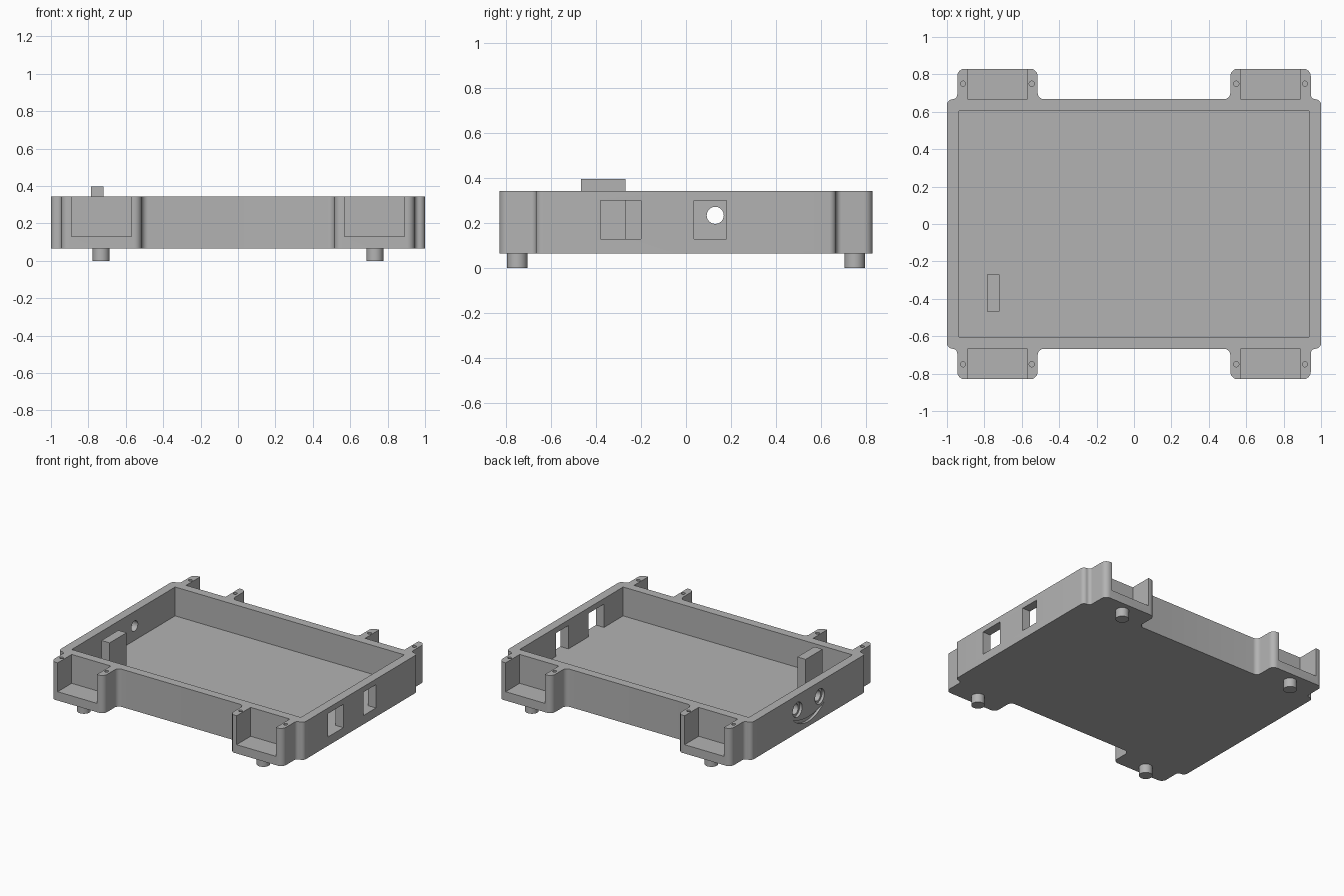
import bpy, bmesh, math
from mathutils import Matrix

if "Cube" in bpy.data.objects:
    bpy.data.objects.remove(bpy.data.objects["Cube"])

grey = bpy.data.materials.new("plain grey")
grey.diffuse_color = (0.45, 0.45, 0.45, 1)
grey.use_nodes = True
grey.node_tree.nodes["Principled BSDF"].inputs["Base Color"].default_value = grey.diffuse_color

BASE, FLOOR, TOP = 0.065, 0.13, 0.343
WALL_Y, TAB_Y = 0.667, 0.83


def finish(name, bm):
    bmesh.ops.recalc_face_normals(bm, faces=bm.faces)
    me = bpy.data.meshes.new(name)
    bm.to_mesh(me)
    bm.free()
    ob = bpy.data.objects.new(name, me)
    me.materials.append(grey)
    bpy.context.collection.objects.link(ob)
    return ob


def box(name, x0, x1, y0, y1, z0, z1):
    bm = bmesh.new()
    bmesh.ops.create_cube(bm, size=1)
    for v in bm.verts:
        v.co = ((x0 + x1) / 2 + v.co.x * (x1 - x0),
                (y0 + y1) / 2 + v.co.y * (y1 - y0),
                (z0 + z1) / 2 + v.co.z * (z1 - z0))
    return finish(name, bm)


def cylinder(name, r, depth, loc, along_x=False, segs=32):
    bm = bmesh.new()
    m = Matrix.Translation(loc)
    if along_x:
        m = m @ Matrix.Rotation(math.pi / 2, 4, 'Y')
    bmesh.ops.create_cone(bm, cap_ends=True, segments=segs, radius1=r,
                          radius2=r, depth=depth, matrix=m)
    return finish(name, bm)


def prism(name, pts, vec):
    bm = bmesh.new()
    face = bm.faces.new([bm.verts.new(p) for p in pts])
    ext = bmesh.ops.extrude_face_region(bm, geom=[face])
    bmesh.ops.translate(bm, vec=vec,
                        verts=[g for g in ext['geom'] if isinstance(g, bmesh.types.BMVert)])
    return finish(name, bm)


def arc(cx, cy, r, a0, a1, n=8):
    return [(cx + r * math.cos(math.radians(a0 + (a1 - a0) * i / n)),
             cy + r * math.sin(math.radians(a0 + (a1 - a0) * i / n))) for i in range(n + 1)]


def activate(ob):
    bpy.ops.object.select_all(action='DESELECT')
    ob.select_set(True)
    bpy.context.view_layer.objects.active = ob


def cut(target, cutter):
    mod = target.modifiers.new("cut", 'BOOLEAN')
    mod.operation, mod.solver, mod.object = 'DIFFERENCE', 'EXACT', cutter
    activate(target)
    bpy.ops.object.modifier_apply(modifier=mod.name)
    bpy.data.objects.remove(cutter)


# Tray outline: one quarter with rounded tab corners, mirrored round
c, f = 0.04, 0.035
quarter = (arc(0.97, WALL_Y - 0.03, 0.03, 0, 90)
           + arc(0.97, WALL_Y + 0.025, 0.025, 270, 180)
           + arc(0.945 - c, TAB_Y - c, c, 0, 90)
           + arc(0.515 + c, TAB_Y - c, c, 90, 180)
           + arc(0.515 - f, WALL_Y + f, f, 360, 270))
outline = []
for sx, sy in ((1, 1), (-1, 1), (-1, -1), (1, -1)):
    part = [(x * sx, y * sy, BASE) for x, y in quarter]
    outline += part if sx * sy > 0 else part[::-1]
clean = []
for p in outline:
    if not clean or math.dist(p, clean[-1]) > 1e-4:
        clean.append(p)
tray = prism("tray", clean, (0, 0, TOP - BASE))

# Main cavity
cut(tray, box("cavity_cutter", -0.935, 0.935, -0.603, 0.603, FLOOR, 0.6))

# Corner pockets, screw holes and feet
for sx in (-1, 1):
    for sy in (-1, 1):
        xs = sorted((0.57 * sx, 0.89 * sx))
        ys = sorted((WALL_Y * sy, 0.95 * sy))
        cut(tray, box("pocket_cutter", *xs, *ys, FLOOR, 0.6))
        for hx in (0.547, 0.914):
            cut(tray, cylinder("screw_cutter", 0.014, 0.2,
                               (hx * sx, 0.75 * sy, TOP), segs=16))
        foot = cylinder("foot", 0.045, 0.08, (0.732 * sx, 0.75 * sy, 0.04))
        activate(foot)
        bpy.ops.object.shade_smooth_by_angle(angle=math.radians(30))

# Two windows in the right wall
for y0, y1 in ((-0.38, -0.20), (0.035, 0.18)):
    cut(tray, box("window_cutter", 0.9, 1.1, y0, y1, FLOOR, 0.302))

# Two stepped round holes in the left wall
for y in (-0.13, 0.13):
    cut(tray, cylinder("hole_cutter", 0.038, 0.2, (-0.98, y, 0.235), True))
    cut(tray, cylinder("rim_cutter", 0.055, 0.1, (-1.03, y, 0.235), True))


# Engraved crescent in the left wall below the holes
def sag_arc(z_mid, n=16):
    h = 0.175 - z_mid
    r = (0.18 ** 2 + h * h) / (2 * h)
    ys = [-0.18 + 0.36 * i / n for i in range(n + 1)]
    return [(-1.1, y, z_mid + r - math.sqrt(r * r - y * y)) for y in ys]


cut(tray, prism("crescent_cutter", sag_arc(0.10) + sag_arc(0.135)[-2:0:-1], (0.12, 0, 0)))

activate(tray)
bpy.ops.object.shade_smooth_by_angle(angle=math.radians(30))

# Upright block on the tray floor
box("block", -0.787, -0.72, -0.467, -0.27, FLOOR - 0.02, 0.397)
